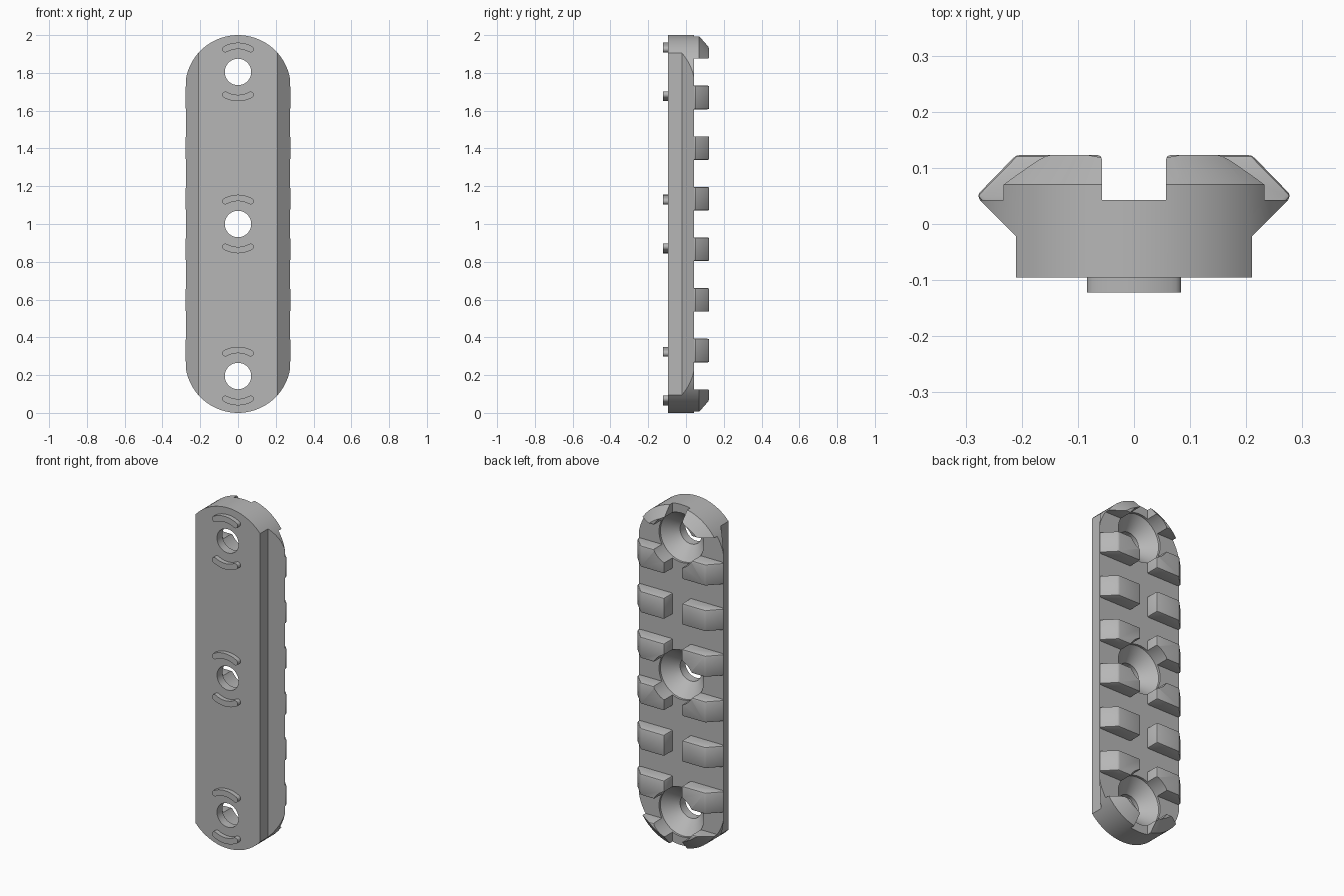
import bpy, bmesh, math

cube = bpy.data.objects.get("Cube")
if cube:
    bpy.data.objects.remove(cube, do_unlink=True)

grey = bpy.data.materials.new("rail grey")
grey.use_nodes = True
grey.diffuse_color = (0.47, 0.47, 0.47, 1)
grey.node_tree.nodes["Principled BSDF"].inputs["Base Color"].default_value = (0.47, 0.47, 0.47, 1)

MID = 1.0          # middle height of the rail
HOLE_STEP = 0.805  # spacing of the screw holes
PITCH = 0.268      # spacing of the teeth


def loft(name, stacks):
    """Make one object from stacks of matching point rings, capped at both ends."""
    bm = bmesh.new()
    for rings in stacks:
        loops = [[bm.verts.new(p) for p in ring] for ring in rings]
        n = len(loops[0])
        for a, b in zip(loops, loops[1:]):
            for i in range(n):
                j = (i + 1) % n
                bm.faces.new((a[i], a[j], b[j], b[i]))
        bm.faces.new(loops[0])
        bm.faces.new(loops[-1])
    bmesh.ops.recalc_face_normals(bm, faces=bm.faces)
    mesh = bpy.data.meshes.new(name)
    bm.to_mesh(mesh)
    bm.free()
    mesh.materials.append(grey)
    obj = bpy.data.objects.new(name, mesh)
    bpy.context.collection.objects.link(obj)
    return obj


def activate(obj):
    bpy.ops.object.select_all(action='DESELECT')
    obj.select_set(True)
    bpy.context.view_layer.objects.active = obj


def apply_bevel(obj, width):
    activate(obj)
    mod = obj.modifiers.new("edge rounding", 'BEVEL')
    mod.width, mod.segments = width, 2
    mod.limit_method, mod.angle_limit = 'ANGLE', math.radians(30)
    bpy.ops.object.modifier_apply(modifier=mod.name)


def boolean(obj, other, operation):
    activate(obj)
    mod = obj.modifiers.new("cut", 'BOOLEAN')
    mod.operation, mod.object, mod.solver = operation, other, 'EXACT'
    bpy.ops.object.modifier_apply(modifier=mod.name)
    bpy.data.objects.remove(other, do_unlink=True)


def extrude_z(profile, z0, z1):
    return [[(x, y, z) for x, y in profile] for z in (z0, z1)]


def circle(cz, r, y, n=64):
    return [(r * math.cos(2 * math.pi * i / n), y, cz + r * math.sin(2 * math.pi * i / n))
            for i in range(n)]


def stadium(r, y, n=40):
    ring = []
    for side, start in ((1, 0), (-1, math.pi)):
        for i in range(n + 1):
            a = start + math.pi * i / n
            ring.append((r * math.cos(a), y, MID + side * 0.72 + r * math.sin(a)))
    return ring


# Base bar with flared flanks
half = [(0.21, -0.095), (0.21, -0.022), (0.275, 0.043)]
base = half + [(-x, y) for x, y in reversed(half)]
rail = loft("rail_body", [extrude_z(base, -0.05, 2.05)])

# Two rows of rounded teeth either side of the centre slot
tooth = [(0.057, 0.02), (0.25, 0.02), (0.281, 0.05), (0.21, 0.123), (0.057, 0.123)]
stacks = []
for k in range(8):
    z = MID + (k - 3.5) * PITCH
    low = z - (0.15 if k == 0 else 0.0625)
    high = z + (0.15 if k == 7 else 0.0625)
    for side in (1, -1):
        stacks.append(extrude_z([(side * x, y) for x, y in tooth], low, high))
teeth = loft("teeth", stacks)
apply_bevel(teeth, 0.008)
boolean(rail, teeth, 'UNION')

# Rounded ends with a conical chamfer at the back
envelope = loft("end_shape", [[stadium(0.28, -0.2), stadium(0.28, 0.07), stadium(0.198, 0.143)]])
boolean(rail, envelope, 'INTERSECT')

# Countersunk screw holes
hole_profile = [(0.07, -0.2), (0.07, -0.045), (0.145, 0.03), (0.145, 0.2)]
hole_heights = [MID + k * HOLE_STEP for k in (-1, 0, 1)]
holes = loft("screw_holes", [[circle(z, r, y) for r, y in hole_profile] for z in hole_heights])
boolean(rail, holes, 'DIFFERENCE')


def lug_outline(cz, side, y, r=0.138, w=0.017, spread=math.radians(29), n=16):
    """Curved bean outline with round ends, following the hole rim."""
    pts = []

    def polar(radius, a):
        return radius * math.sin(a), radius * math.cos(a)
    for i in range(n + 1):
        pts.append(polar(r + w, -spread + 2 * spread * i / n))
    for end in (1, -1):
        ex, ez = polar(r, end * spread)
        for i in range(1, 8):
            a = end * spread + (0 if end > 0 else math.pi) + math.pi * i / 8
            pts.append((ex + w * math.sin(a), ez + w * math.cos(a)))
        if end > 0:
            for i in range(n + 1):
                pts.append(polar(r - w, spread - 2 * spread * i / n))
    return [(x, y, cz + side * z) for x, z in pts]


# Locating lugs above and below each hole on the front
lugs = loft("locating_lugs", [[lug_outline(z, side, y) for y in (-0.122, -0.092)]
                              for z in hole_heights for side in (1, -1)])

for obj in (rail, lugs):
    activate(obj)
    bpy.ops.object.shade_smooth_by_angle(angle=math.radians(30))
